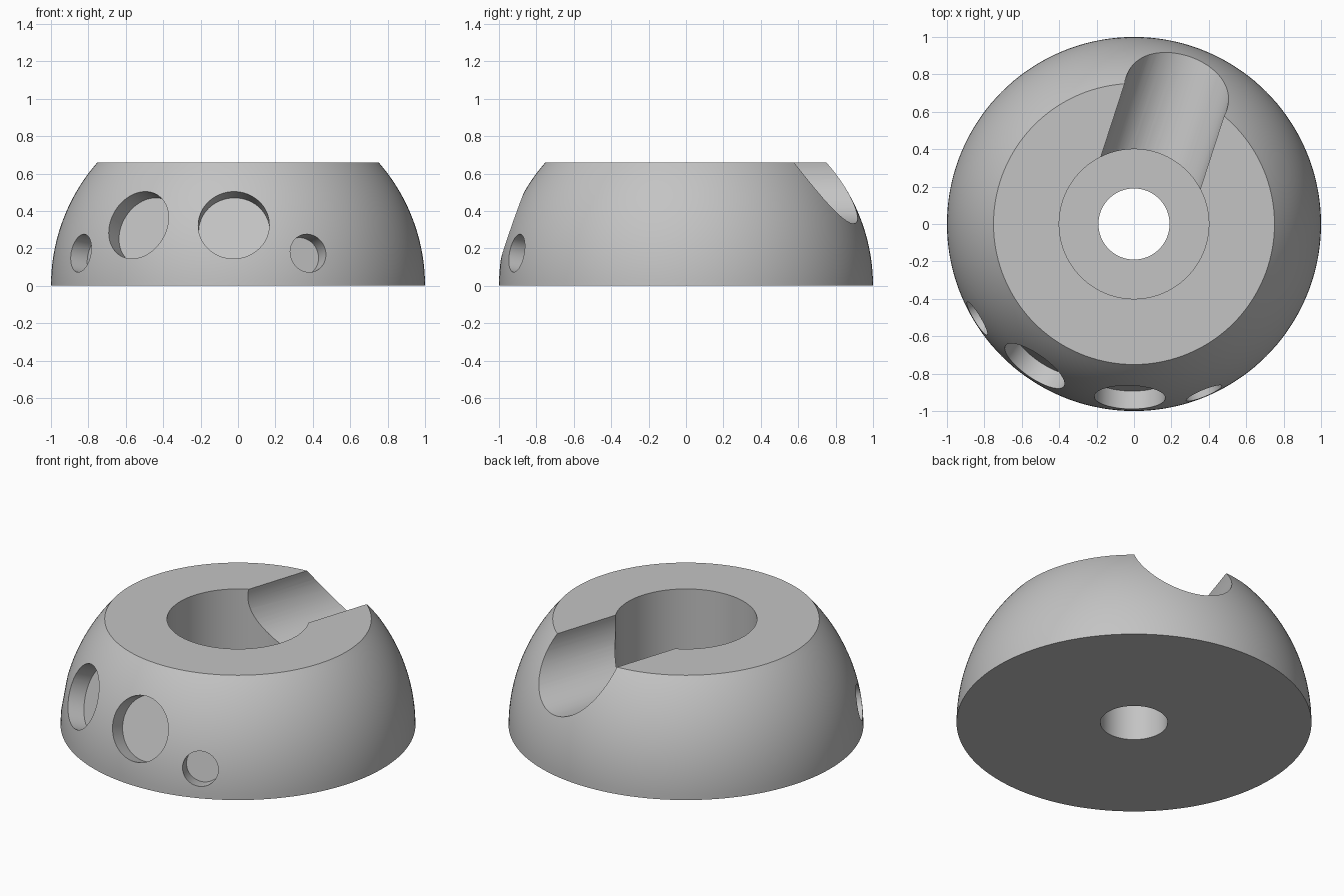
import bpy, bmesh, math
from mathutils import Matrix, Vector

cube = bpy.data.objects.get("Cube")
if cube:
    bpy.data.objects.remove(cube, do_unlink=True)

TOP, FLOOR = 0.66, 0.23          # flat top and counterbore floor heights
BORE, HOLE = 0.4, 0.19           # counterbore and through-hole radii

grey = bpy.data.materials.new("plain grey")
grey.use_nodes = True
grey.diffuse_color = (0.55, 0.55, 0.55, 1)
grey.node_tree.nodes["Principled BSDF"].inputs["Base Color"].default_value = grey.diffuse_color


def add_object(name, bm):
    mesh = bpy.data.meshes.new(name)
    bm.to_mesh(mesh)
    bm.free()
    mesh.materials.append(grey)
    obj = bpy.data.objects.new(name, mesh)
    bpy.context.collection.objects.link(obj)
    return obj


def lathe(name, profile, steps):
    """Revolve a closed (radius, height) profile about z."""
    bm = bmesh.new()
    verts = [bm.verts.new((r, 0, z)) for r, z in profile]
    edges = [bm.edges.new((a, b)) for a, b in zip(verts, verts[1:] + verts[:1])]
    bmesh.ops.spin(bm, geom=verts + edges, cent=(0, 0, 0), axis=(0, 0, 1),
                   angle=math.tau, steps=steps)
    bmesh.ops.remove_doubles(bm, verts=bm.verts[:], dist=1e-4)
    bmesh.ops.recalc_face_normals(bm, faces=bm.faces[:])
    return add_object(name, bm)


def rod(name, start, end, radius):
    """Cylinder cutter running between two points."""
    axis = end - start
    turn = axis.to_track_quat('Z', 'Y').to_matrix().to_4x4()
    bm = bmesh.new()
    bmesh.ops.create_cone(bm, cap_ends=True, segments=72, radius1=radius, radius2=radius,
                          depth=axis.length,
                          matrix=Matrix.Translation((start + end) / 2) @ turn)
    obj = add_object(name, bm)
    obj.hide_render = True
    return obj


def direction(azimuth, height=0.0):
    """Unit vector; azimuth in degrees from the front, towards +x."""
    a, flat = math.radians(azimuth), math.sqrt(1 - height * height)
    return Vector((math.sin(a) * flat, -math.cos(a) * flat, height))


# Domed body with flat top, counterbore and through hole
rise = math.asin(TOP)
dome = [(math.cos(rise * i / 20), math.sin(rise * i / 20)) for i in range(21)]
body = lathe("domed_body", [(HOLE, 0)] + dome + [(BORE, TOP), (BORE, FLOOR), (HOLE, FLOOR)], 144)

# Round-bottomed channel from the bore out through the back
lift = Vector((0, 0, 0.615))
cutters = [rod("channel_cutter", lift, lift + direction(162) * 1.3, 0.283)]

# Flat-bottomed round recesses: azimuth, height, radius, floor distance
for azimuth, height, radius, floor in [(-59, 0.175, 0.103, 0.89), (-35, 0.33, 0.19, 0.88),
                                       (-1.4, 0.33, 0.19, 0.88), (22.5, 0.175, 0.103, 0.89)]:
    out = direction(azimuth, height)
    cutters.append(rod("recess_cutter", out * floor, out * 1.2, radius))

for cutter in cutters:
    cut = body.modifiers.new(cutter.name, 'BOOLEAN')
    cut.operation, cut.solver, cut.object = 'DIFFERENCE', 'EXACT', cutter

# Bake the cuts, then drop the cutters
bpy.context.view_layer.update()
baked = bpy.data.meshes.new_from_object(body.evaluated_get(bpy.context.evaluated_depsgraph_get()))
body.modifiers.clear()
body.data = baked
for cutter in cutters:
    bpy.data.objects.remove(cutter, do_unlink=True)

# Smooth curved walls, keep rims sharp
for obj in bpy.context.selected_objects:
    obj.select_set(False)
body.select_set(True)
bpy.context.view_layer.objects.active = body
bpy.ops.object.shade_smooth_by_angle(angle=math.radians(25))
